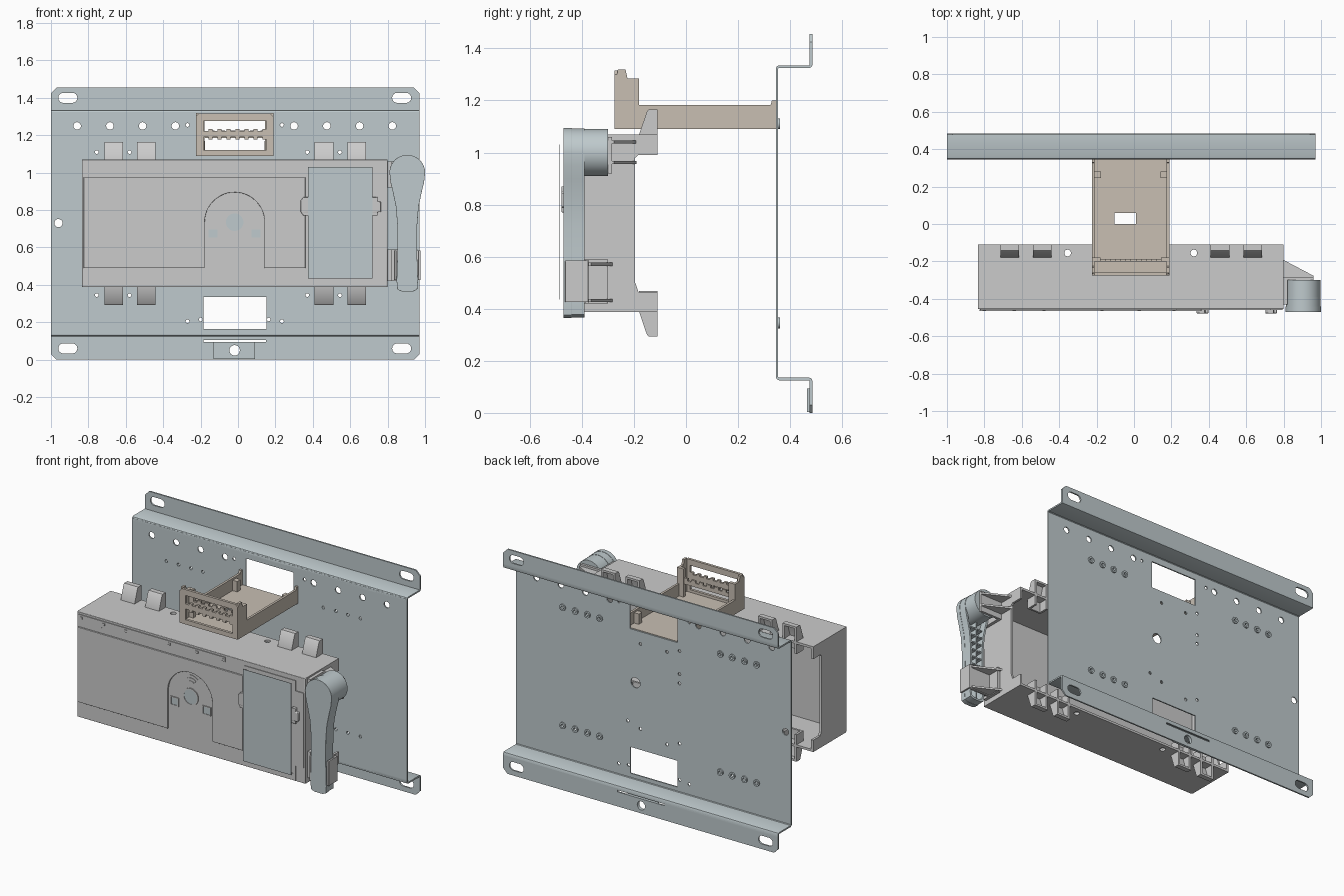
import bpy, bmesh, math
from math import cos, sin, pi

if "Cube" in bpy.data.objects:
    bpy.data.objects.remove(bpy.data.objects["Cube"])


def colour(name, rgb):
    m = bpy.data.materials.new(name)
    m.diffuse_color = (*rgb, 1)
    m.use_nodes = True
    m.node_tree.nodes["Principled BSDF"].inputs["Base Color"].default_value = m.diffuse_color
    return m


STEEL = colour("steel_blue", (0.52, 0.59, 0.61))
TAN = colour("tan", (0.58, 0.52, 0.45))
MAP = {'x': lambda u, v, w: (w, u, v), 'y': lambda u, v, w: (u, w, v), 'z': lambda u, v, w: (u, v, w)}


def panel(name, loops, axis, a, b, mat=None, bevel=0):
    """Extrude flat outlines (inner loops become holes) along an axis from a to b."""
    cu = bpy.data.curves.new(name, 'CURVE')
    cu.dimensions, cu.fill_mode, cu.extrude = '2D', 'BOTH', (b - a) / 2
    for loop in loops:
        s = cu.splines.new('POLY')
        s.points.add(len(loop) - 1)
        for p, (u, v) in zip(s.points, loop):
            p.co = (u, v, 0, 1)
        s.use_cyclic_u = True
    tmp = bpy.data.objects.new(name + "_tmp", cu)
    bpy.context.collection.objects.link(tmp)
    dg = bpy.context.evaluated_depsgraph_get()
    me = bpy.data.meshes.new_from_object(tmp.evaluated_get(dg))
    bpy.data.objects.remove(tmp)
    for v in me.vertices:
        v.co = MAP[axis](v.co.x, v.co.y, v.co.z + (a + b) / 2)
    bm = bmesh.new()
    bm.from_mesh(me)
    bmesh.ops.remove_doubles(bm, verts=bm.verts, dist=1e-5)
    bmesh.ops.recalc_face_normals(bm, faces=bm.faces)
    bm.to_mesh(me)
    bm.free()
    me.materials.clear()
    if mat:
        me.materials.append(mat)
    ob = bpy.data.objects.new(name, me)
    bpy.context.collection.objects.link(ob)
    if bevel:
        m = ob.modifiers.new("bevel", 'BEVEL')
        m.width, m.segments, m.limit_method, m.angle_limit = bevel, 3, 'ANGLE', math.radians(50)
    return ob


def rect(x0, x1, y0, y1):
    return [(x0, y0), (x1, y0), (x1, y1), (x0, y1)]


def arc(cx, cy, r, a0, a1, n):
    return [(cx + r * cos(a0 + (a1 - a0) * i / n), cy + r * sin(a0 + (a1 - a0) * i / n)) for i in range(n + 1)]


def circle(cx, cy, r, n=20):
    return arc(cx, cy, r, 0, 2 * pi, n)[:-1]


def slot(cx, cy, half, r):
    return arc(cx + half, cy, r, -pi / 2, pi / 2, 8) + arc(cx - half, cy, r, pi / 2, 3 * pi / 2, 8)


def comb(x0, x1, z0, z1, n, d):
    """Rectangle whose lower edge is cut into teeth of depth d."""
    w = (x1 - x0) / n
    low = []
    for i in range(n):
        a = x0 + i * w
        low += [(a, z0), (a + w * .55, z0), (a + w * .55, z0 + d), (a + w, z0 + d)]
    return low + [(x1, z1), (x0, z1)]


# mounting plate web with windows and holes
stud_x = [-.755, -.668, -.58, -.495, .37, .458, .545, .635]
studs = [(x, z) for x in stud_x for z in (.345, 1.11)]
web = [rect(-1, .97, .135, 1.325), rect(-.185, .152, .165, .335), rect(-.185, .155, 1.10, 1.28),
       circle(-.96, .73, .022), circle(.115, .76, .033)]
web += [circle(s * d - .0175, 1.25, .02) for d in (.3175, .4925, .6675, .8425) for s in (-1, 1)]
small = [(-.27, 1.255), (.235, 1.255), (-.27, .205), (.235, .205), (-.2, .215), (.165, .215)]
small += [(-.2, 1.05), (-.11, 1.02), (.08, 1.02), (-.2, .9), (-.2, .84), (.17, .5), (.08, .47), (-.2, .45), (-.11, .42)]
web += [circle(x, z, .01, 12) for x, z in small + studs]
panel("plate_web", web, 'y', .345, .353, STEEL)
panel("plate_studs", [circle(x, z, r, 14) for x, z in studs for r in (.021, .01)], 'y', .353, .362, STEEL)


# bent shelves joining web to the outer flanges
def shelf(z, s):
    outer = [(.345, z - s * .03), (.345, z - s * .012), (.349, z - s * .004), (.357, z), (.475, z), (.475, z + s * .02),
             (.485, z + s * .02), (.485, z), (.482, z - s * .007), (.475, z - s * .01), (.357, z - s * .01),
             (.353, z - s * .014), (.353, z - s * .03)]
    return outer


panel("upper_shelf", [shelf(1.335, 1)], 'x', -1, .97, STEEL)
panel("lower_shelf", [shelf(.125, -1)], 'x', -1, .97, STEEL)
c = .03
panel("upper_flange", [[(-1, 1.35), (.97, 1.35), (.97, 1.455 - c), (.97 - c, 1.455), (-1 + c, 1.455), (-1, 1.455 - c)],
                       slot(-.91, 1.4, .024, .027), slot(.875, 1.4, .024, .027)], 'y', .475, .485, STEEL)
panel("lower_flange", [[(-1, .115), (.97, .115), (.97, c), (.97 - c, 0), (-1 + c, 0), (-1, c)],
                       slot(-.91, .06, .024, .027), slot(.875, .06, .024, .027), circle(-.018, .05, .028),
                       rect(-.185, .15, .094, .108)], 'y', .475, .485, STEEL)
panel("ground_tab", [rect(-.13, .09, .003, .094), circle(-.018, .05, .028)], 'y', .464, .475, STEEL)

# hollow housing: front, top, bottom and notched end walls
X0, X1, Z0, Z1, F, B = -.835, .8, .388, 1.07, -.455, -.11
panel("housing_front", [rect(X0, X1, Z0, Z1)], 'y', F, F + .02, bevel=.005)
for name, a in (("top", Z1 - .015), ("bottom", Z0)):
    panel("housing_" + name, [rect(X0, X1, F + .01, B), circle(-.355, -.155, .018), circle(.32, -.155, .018)],
          'z', a, a + .015)
end = [(F + .01, Z0), (B, Z0), (B, .465), (-.183, .465), (-.195, .5), (-.195, .98), (-.183, .99), (B, .99), (B, Z1),
       (F + .01, Z1)]
for name, a in (("left", X0), ("right", X1 - .015)):
    panel("housing_end_" + name, [end], 'x', a, a + .015)

# hollow mounting feet above and below the housing
for x in (-.665, -.49, .46, .635):
    for zc, s in ((Z1, 1), (Z0, -1)):
        prof = [(-.18, zc), (-.15, zc + s * .088), (-.143, zc + s * .095), (B, zc + s * .095), (B, zc - s * .08),
                (-.18, zc - s * .08)]
        skin = [(-.18, zc - s * .08), (-.18, zc), (-.15, zc + s * .088), (-.143, zc + s * .095), (B, zc + s * .095),
                (B, zc + s * .082), (-.14, zc + s * .082), (-.167, zc), (-.167, zc - s * .08)]
        panel("foot_skin", [skin], 'x', x - .05, x + .05)
        for sx in (-1, 1):
            panel("foot_wall", [prof], 'x', x + sx * .043 - .007, x + sx * .043 + .007)

# raised front panels with the arched notch
arch = arc(-.018, .735, .16, pi, 0, 24)
panel("front_panel", [[(-.825, .49), (-.178, .49)] + arch + [(.142, .49), (.36, .49), (.36, .975), (-.825, .975)]],
      'y', -.466, F, bevel=.004)
panel("right_strip", [rect(.735, .793, .49, .975)], 'y', -.461, F)
panel("label_strip", [[(-.82, .997), (-.67, .997), (-.64, 1.028), (.23, 1.028), (.23, 1.056), (-.82, 1.056)]],
      'y', -.46, F)
panel("label_notches", [rect(x, x + .018, 1.03, 1.045) for x in (-.81, -.65, -.49, -.18, .02, .205)], 'y', -.463, F)
panel("cover_frame", [rect(.362, .733, .395, 1.04), rect(.38, .715, .435, 1.02)], 'y', -.459, F)

# operator dial, windows and arc marks
panel("dial_ring", [circle(-.018, .735, .055, 32), circle(-.018, .735, .047, 32)], 'y', -.461, F)
panel("dial", [circle(-.018, .735, .047, 32)], 'y', -.459, F, STEEL)
for x in (-.133, .097):
    panel("indicator_frame", [rect(x - .03, x + .03, .647, .703), rect(x - .024, x + .024, .653, .697)], 'y', -.461, F)
    panel("indicator", [rect(x - .024, x + .024, .653, .697)], 'y', -.458, F, STEEL)
marks = [arc(-.018, .805, r, .8, 2.34, 10) + arc(-.018, .805, r + .01, 2.34, .8, 10) for r in (.022, .042, .062)]
panel("arc_marks", marks, 'y', -.458, F)

# clear cover sheet and its latches
panel("cover_sheet", [rect(.375, .72, .435, 1.03)], 'y', -.485, -.483, STEEL)
for x, s in ((.365, 1), (.732, 1)):
    panel("latch", [[(x - .03, .79), (x - .015, .77), (x + .015, .77), (x + .015, .79), (x + .033, .79), (x + .033, .845),
                     (x + .015, .845), (x + .015, .87), (x - .015, .87), (x - .03, .85)]], 'y', -.478, F, bevel=.004)

# tray with toothed front
TX0, TX1 = -.225, .19
panel("tray_floor", [rect(TX0, TX1, -.275, .345), rect(-.105, .01, 0, .058)], 'z', 1.09, 1.103, TAN)
side = [(-.275, 1.09), (.345, 1.09), (.345, 1.2), (.33, 1.2), (.325, 1.182), (-.18, 1.182), (-.18, 1.285),
        (-.225, 1.285), (-.232, 1.318), (-.262, 1.318), (-.267, 1.285), (-.275, 1.285)]
for name, a in (("left", TX0), ("right", TX1 - .015)):
    panel("tray_side_" + name, [side], 'x', a, a + .015, TAN)
front = [(TX0, 1.09), (TX1, 1.09), (TX1, 1.3), (TX1 - .015, 1.315), (TX0 + .015, 1.315), (TX0, 1.3)]
panel("tray_front", [front, comb(-.185, .152, 1.222, 1.277, 7, .012),
                     [(x, 2.31 - z) for x, z in comb(-.185, .152, 1.12, 1.19, 7, .014)]], 'y', -.275, -.258, TAN)
panel("tray_comb", [[(x, 2.41 - z) for x, z in comb(-.21, .175, 1.185, 1.225, 7, .015)]], 'y', -.2, -.188, TAN)
for x in (TX0 + .03, TX1 - .03):
    panel("tray_clip", [rect(x - .018, x + .018, .245, .28)], 'z', 1.1, 1.17, TAN)
    panel("tray_post", [rect(x - .015, x + .015, -.2, -.18)], 'z', 1.1, 1.285, TAN)


# lever handle: hub, skin, rim and ribs
def lever(k):
    half = [(.935 - k, .365 + k), (.958 - k, .375 + k), (.962 - k, .42), (.957 - k, .58), (.958 - k, .72),
            (.966 - k, .82), (.983 - k, .9), (.995 - k, .95)]
    return half + arc(.905, 1.0, .095 - k, 0, pi, 24) + [(1.81 - x, z) for x, z in reversed(half)]


panel("lever_skin", [lever(0)], 'y', -.47, -.44, STEEL, bevel=.012)
panel("lever_rim", [lever(.002), lever(.014)], 'y', -.445, -.39, STEEL)
ribs = [rect(.86, .95, z, z + .008) for z in [.46 + .05 * i for i in range(9)]]
panel("lever_ribs", ribs, 'y', -.445, -.395, STEEL)
panel("lever_spine", [rect(.901, .909, .375, .92)], 'y', -.445, -.397, STEEL)
panel("lever_hub", [circle(.905, 1.0, .091, 40)], 'y', -.45, -.3, STEEL, bevel=.004)

# brackets carrying the handle
panel("lever_cradle", [[(.835, -.465), (.847, -.465), (.847, -.387), (.963, -.387), (.963, -.465), (.976, -.465),
                        (.976, -.375), (.835, -.375)]], 'z', .425, .585, bevel=.003)
for z in (.425, .565):
    panel("lower_bracket_plate", [[(.795, -.28), (.96, -.365), (.96, -.385), (.795, -.385)]], 'z', z, z + .012)
panel("lower_bracket_face", [rect(.79, .96, .42, .59)], 'y', -.388, -.375)
for z in (.955, 1.035):
    panel("upper_bracket_plate", [[(.795, -.19), (.96, -.277), (.96, -.296), (.795, -.296)]], 'z', z, z + .012)
panel("upper_bracket_face", [rect(.79, .96, .92, 1.06)], 'y', -.3, -.285)
panel("side_rail", [rect(.795, .82, .92, 1.06), rect(.795, .82, .42, .59)], 'y', -.43, -.3)

# smooth the round parts, keep edges sharp
for ob in bpy.context.scene.objects:
    ob.select_set(True)
    bpy.context.view_layer.objects.active = ob
bpy.ops.object.shade_smooth_by_angle(angle=math.radians(30))
